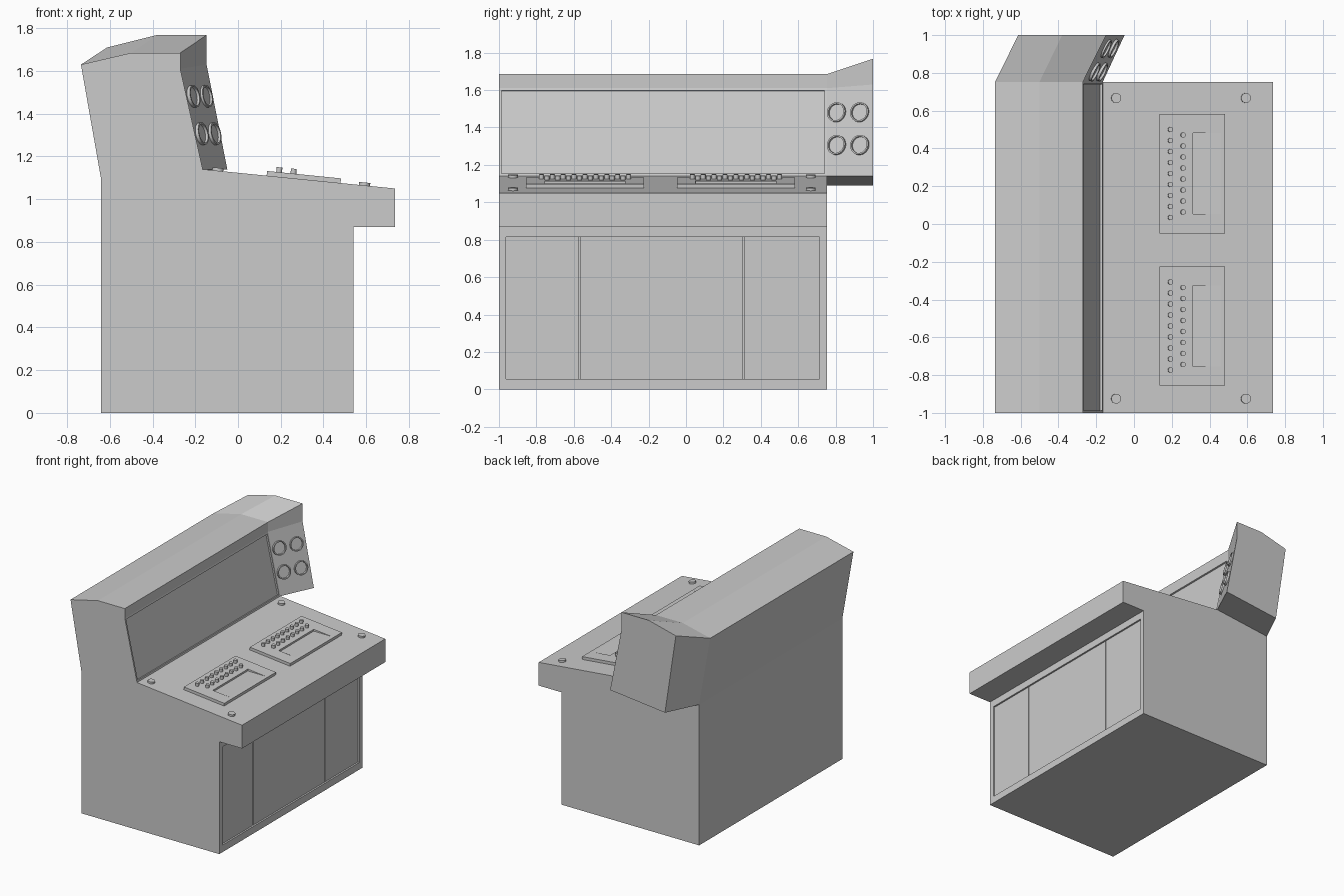
import bpy, bmesh, math
from mathutils import Vector, Matrix

if "Cube" in bpy.data.objects:
    bpy.data.objects.remove(bpy.data.objects["Cube"])

Y0, Y1 = -1.0, 0.753


def finish(name, bm, matrix=None, smooth=False):
    bmesh.ops.recalc_face_normals(bm, faces=bm.faces)
    me = bpy.data.meshes.new(name)
    bm.to_mesh(me)
    bm.free()
    ob = bpy.data.objects.new(name, me)
    bpy.context.collection.objects.link(ob)
    if matrix:
        ob.matrix_world = matrix
    if smooth:
        for p in me.polygons:
            p.use_smooth = len(p.vertices) == 4
        me.set_sharp_from_angle(angle=math.radians(35))
    return ob


def loft(bm, near, far, cap_near=True):
    """Join two matching loops with side faces and end caps."""
    a = [bm.verts.new(p) for p in near]
    b = [bm.verts.new(p) for p in far]
    n = len(a)
    sides = [bm.faces.new((a[i], a[(i + 1) % n], b[(i + 1) % n], b[i])) for i in range(n)]
    if cap_near:
        bm.faces.new(a[::-1])
    bm.faces.new(b)
    bmesh.ops.recalc_face_normals(bm, faces=bm.faces)
    return sides


def inset(bm, face, thickness, depth=0.0):
    bm.normal_update()
    bmesh.ops.inset_individual(bm, faces=[face], thickness=thickness, depth=depth, use_even_offset=True)


def box(name, lo, hi, matrix=None):
    bm = bmesh.new()
    loft(bm, [(x, y, lo[2]) for x, y in ((lo[0], lo[1]), (hi[0], lo[1]), (hi[0], hi[1]), (lo[0], hi[1]))],
         [(x, y, hi[2]) for x, y in ((lo[0], lo[1]), (hi[0], lo[1]), (hi[0], hi[1]), (lo[0], hi[1]))])
    return finish(name, bm, matrix)


def disc(name, r, h, matrix, segs=24, rim=0.0):
    """Short cylinder standing on its origin, optionally with a sunken top."""
    bm = bmesh.new()
    bmesh.ops.create_cone(bm, cap_ends=True, segments=segs, radius1=r, radius2=r, depth=h,
                          matrix=Matrix.Translation((0, 0, h / 2)))
    if rim:
        top = max(bm.faces, key=lambda f: f.calc_center_median().z)
        inset(bm, top, rim)
        inset(bm, top, 0.001, -h * 0.6)
    return finish(name, bm, matrix, smooth=True)


# Console body: side profile (x, z) extruded along y
profile = [(-0.64, 0), (0.54, 0), (0.54, 0.87), (0.735, 0.87), (0.735, 1.05), (-0.165, 1.14),
           (-0.27, 1.61), (-0.27, 1.685), (-0.5, 1.685), (-0.735, 1.63), (-0.64, 1.09)]
bm = bmesh.new()
sides = loft(bm, [(x, Y0, z) for x, z in profile], [(x, Y1, z) for x, z in profile])
# Recessed screen
inset(bm, sides[5], 0.013)
inset(bm, sides[5], 0.0005, -0.012)
# Recessed front opening
inset(bm, sides[1], 0.038)
for v in sides[1].verts:
    v.co.z = 0.055 if v.co.z < 0.4 else 0.815
inset(bm, sides[1], 0.0005, -0.022)
finish("console_body", bm)

# Three door panels separated by narrow gaps
edges = [Y0 + 0.0385, -0.57, 0.306, Y1 - 0.0385]
for i in range(3):
    g0, g1 = (0.004 if i > 0 else 0), (0.004 if i < 2 else 0)
    box(f"door_panel_{i + 1}", (0.515, edges[i] + g0, 0.056), (0.528, edges[i + 1] - g1, 0.814))

# Angled side wing, continuing the upper hood
hood = [(-0.165, 1.14), (-0.27, 1.61), (-0.27, 1.685), (-0.5, 1.685), (-0.735, 1.63), (-0.64, 1.09)]
tip = [(-0.05, 1.14), (-0.147, 1.63), (-0.147, 1.768), (-0.38, 1.768), (-0.613, 1.71), (-0.52, 1.09)]
bm = bmesh.new()
loft(bm, [(x, Y1, z) for x, z in hood], [(x, 1.0, z) for x, z in tip], cap_near=False)
finish("side_wing", bm)

# Four dials on the wing
normal = Vector((0.1175, -0.0564, 0.026)).normalized()
for y in (0.808, 0.932):
    for z in (1.305, 1.48):
        x = -0.27 + 0.105 * (1.61 - z) / 0.47 + 0.118 * (y - Y1) / (1 - Y1)
        m = Matrix.Translation((x, y, z)) @ normal.to_track_quat('Z', 'Y').to_matrix().to_4x4()
        disc("wing_dial", 0.053, 0.02, m @ Matrix.Translation((0, 0, -0.004)), 32, rim=0.008)

# Frame of the sloping desk top: local x runs down the slope
slope = math.atan2(0.09, 0.9)
desk = Matrix.Translation((-0.165, 0, 1.14)) @ Matrix.Rotation(slope, 4, 'Y')


def along(x):
    return (x + 0.165) / math.cos(slope)


# Corner buttons on the desk
for x in (-0.095, 0.592):
    for y in (-0.925, 0.667):
        disc("corner_button", 0.026, 0.014, desk @ Matrix.Translation((along(x), y, 0)))

# Two control pads with wedge-shaped pockets and two rows of knobs
for yc in (-0.54, 0.267):
    at = desk @ Matrix.Translation((0, yc, 0))
    bm = bmesh.new()
    x0, x1 = along(0.134), along(0.48)
    loop = [(x0, -0.316), (x1, -0.316), (x1, 0.316), (x0, 0.316)]
    loft(bm, [(x, y, -0.002) for x, y in loop], [(x, y, 0.022) for x, y in loop])
    top = max(bm.faces, key=lambda f: f.calc_center_median().z)
    inset(bm, top, 0.02)
    mid = top.calc_center_median().x
    for v in top.verts:
        v.co.x = along(0.31) if v.co.x < mid else along(0.458)
        v.co.y = math.copysign(0.215, v.co.y)
    inset(bm, top, 0.0005)
    for v in top.verts:
        if v.co.x < along(0.38):
            v.co.z -= 0.0145
    finish("control_pad", bm, at)
    for x, count in ((0.19, 9), (0.257, 8)):
        for i in range(count):
            y = (i - (count - 1) / 2) * 0.0583
            disc("pad_knob", 0.0135, 0.024, at @ Matrix.Translation((along(x), y, 0.021)), 16)
